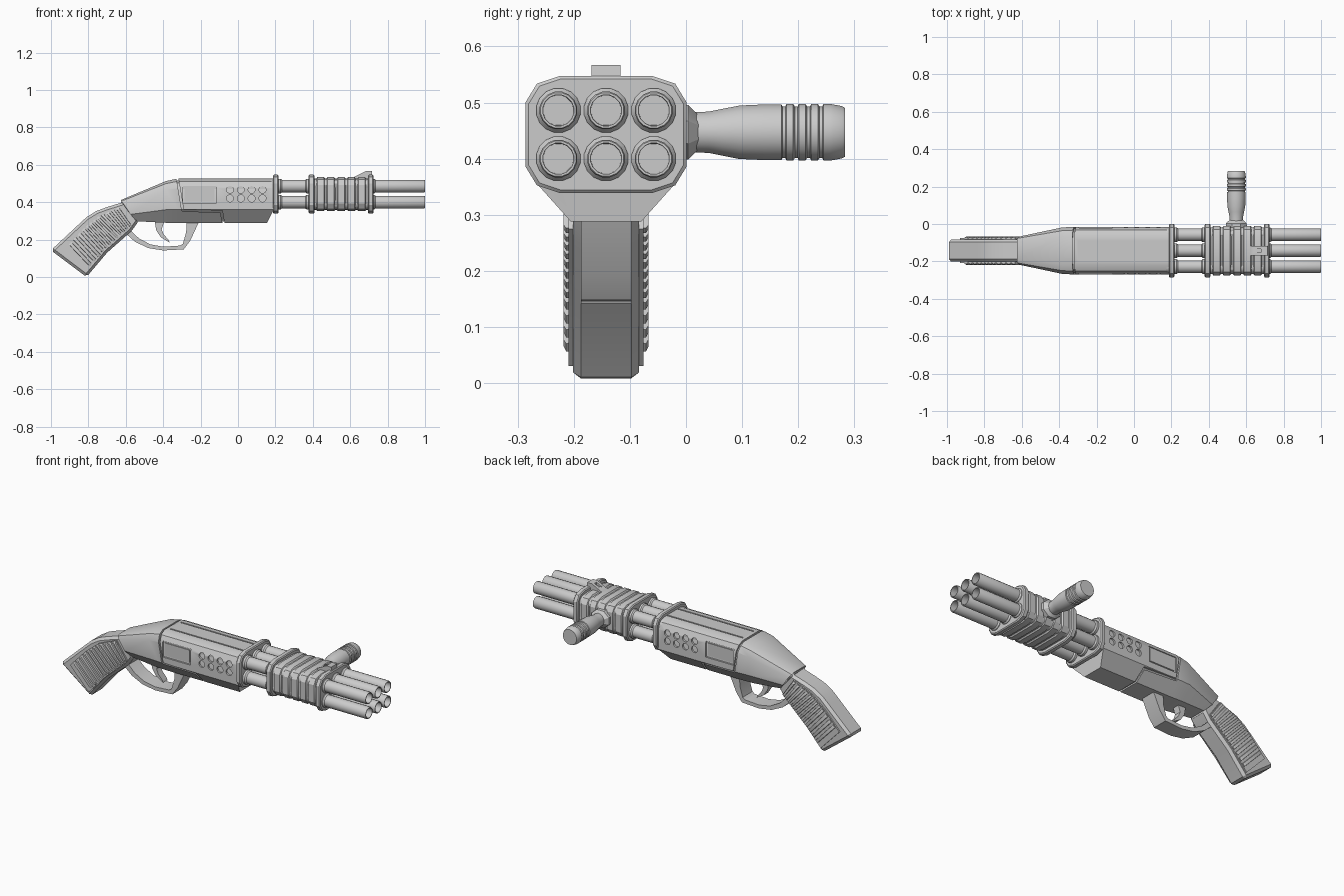
import bpy, bmesh
from math import cos, sin, pi

if "Cube" in bpy.data.objects:
    bpy.data.objects.remove(bpy.data.objects["Cube"])

CY = -0.1425   # gun centre plane
CZ = 0.443     # barrel cluster centre height


def loft(name, rings):
    """Skin a list of equal-length point rings and cap both ends."""
    bm = bmesh.new()
    vs = [[bm.verts.new(p) for p in r] for r in rings]
    n = len(rings[0])
    for a, b in zip(vs, vs[1:]):
        for i in range(n):
            bm.faces.new((a[i], a[(i + 1) % n], b[(i + 1) % n], b[i]))
    bm.faces.new(vs[0])
    bm.faces.new(vs[-1])
    bmesh.ops.recalc_face_normals(bm, faces=bm.faces)
    me = bpy.data.meshes.new(name)
    bm.to_mesh(me)
    bm.free()
    ob = bpy.data.objects.new(name, me)
    bpy.context.collection.objects.link(ob)
    return ob


def prism(name, pts, y0, y1):
    """Extrude an x-z outline across the gun (offsets from centre plane)."""
    return loft(name, [[(x, CY + y, z) for x, z in pts] for y in (y0, y1)])


def lathe(name, profile, place, n):
    """Turn (distance, radius) pairs; place maps (d, u, v) to a point."""
    return loft(name, [[place(d, r * cos(2 * pi * (i + .5) / n), r * sin(2 * pi * (i + .5) / n))
                        for i in range(n)] for d, r in profile])


def apply_mod(ob, kind, **props):
    m = ob.modifiers.new(kind, kind)
    for k, v in props.items():
        setattr(m, k, v)
    bpy.context.view_layer.objects.active = ob
    bpy.ops.object.modifier_apply(modifier=m.name)


def cut(ob, cutter):
    apply_mod(ob, 'BOOLEAN', object=cutter, operation='DIFFERENCE', solver='EXACT')
    bpy.data.objects.remove(cutter)


def rounded(x, w, h):
    """Twelve-sided band outline, half width w, half height h."""
    q = [(w, h * .55), (w * .86, h * .87), (w * .58, h)]
    pts = q + [(-a, b) for a, b in q[::-1]]
    pts += [(-a, -b) for a, b in pts]
    return [(x, CY + a, CZ + b) for a, b in pts]


def body_ring(xt, xs, xb, w, zt, zs, wb, zb, g=0):
    """Receiver section: chamfered top, straight sides, tapered keel."""
    w, wb, zt, zb = w - g, wb - g, zt - g, zb + g
    c = (zt - zs) * .3
    xm = xt + (xs - xt) * .3
    half = [(xt, w * .6, zt), (xt, w * .86, zt - c * .3), (xm, w, zt - c),
            (xs, w, zs), (xb, wb, zb)]
    return [(x, CY + y, z) for x, y, z in half] + [(x, CY - y, z) for x, y, z in half[::-1]]


def lerp_path(path, t):
    f = t * (len(path) - 1)
    i = min(int(f), len(path) - 2)
    return tuple(a + (b - a) * (f - i) for a, b in zip(path[i], path[i + 1]))


# Receiver: outer shell, with a slightly smaller core showing inside the cuts
sections = [(-.625, -.575, -.54, .076, .412, .335, .05, .298),
            (-.385, -.385, -.385, .124, .513, .36, .063, .29),
            (-.32, -.32, -.32, .1275, .527, .36, .063, .288),
            (.19, .19, .155, .1275, .527, .36, .063, .288)]
receiver = loft("receiver", [body_ring(*s) for s in sections])
core_sections = [sections[0], sections[1], sections[2], (.186, .186, .15) + sections[3][3:]]
loft("receiver_core", [body_ring(*s, g=.010) for s in core_sections])

# Panel seam, side window, vent holes, top grooves
seam = [(-.335, .56), (-.30, .352), (-.094, .345), (-.078, .26)]
cut(receiver, prism("seam_cut", seam + [(-.067, .26), (-.084, .355), (-.291, .362), (-.324, .56)], -.2, .2))
for s in (-1, 1):
    cut(receiver, prism("window_cut", [(-.295, .395), (-.115, .395), (-.115, .487), (-.295, .487)],
                        s * .117, s * .2))
    prism("window_plate", [(-.285, .405), (-.125, .405), (-.125, .477), (-.285, .477)], s * .11, s * .1215)
    for x in (-.043, .015, .073, .131):
        for z in (.42, .467):
            cut(receiver, lathe("vent_cut", [(s * .117, .019), (s * .2, .019)],
                                lambda d, u, v: (x + u, CY + d, z + v), 14))
    cut(receiver, prism("groove_cut", [(-.3, .519), (.25, .519), (.25, .56), (-.3, .56)],
                        s * .045, s * .053))

# Front collar of the receiver
loft("receiver_collar", [rounded(.187, .138, .099), rounded(.192, .1435, .104),
                         rounded(.211, .1435, .104), rounded(.216, .138, .099)])

# Six barrels with seating rings and hollow muzzles
barrel = [(.17, .034), (.20, .04), (.228, .04), (.236, .034), (.36, .034), (.367, .04), (.728, .04),
          (.736, .034), (.996, .034), (1.0, .032), (1.0, .028), (.86, .027)]
for j in (-1, 0, 1):
    for k in (-1, 1):
        lathe("barrel", barrel, lambda d, u, v: (d, CY + j * .085 + u, CZ + k * .043 + v), 16)

# Ribbed pump with an end collar at each side
pump = [(.378, .138, .099), (.383, .1435, .104), (.404, .1435, .104), (.409, .138, .099), (.409, .124, .084)]
for i in range(5):
    x = .418 + i * .055
    pump += [(x, .124, .084), (x + .006, .132, .091), (x + .041, .132, .091), (x + .047, .124, .084)]
pump += [(.695, .124, .084), (.695, .138, .099), (.700, .1435, .104), (.720, .1435, .104), (.725, .138, .099)]
loft("pump", [rounded(*p) for p in pump])

# Front sight with a notch
sight = prism("front_sight", [(.61, .525), (.625, .537), (.685, .567), (.715, .567), (.72, .525)], -.026, .026)
cut(sight, prism("notch_cut", [(.60, .545), (.68, .545), (.68, .6), (.60, .6)], -.009, .009))

# Side handle and its mount
lathe("handle_mount", [(-.03, .062), (.004, .06), (.022, .038)],
      lambda d, u, v: (.547 + u, d, .447 + v * .88), 8)
handle = [(0, .036), (.04, .037), (.065, .042), (.095, .048), (.14, .05), (.170, .05)]
for i in range(4):
    y = .172 + i * .022
    handle += [(y, .046), (y + .005, .046), (y + .007, .051), (y + .019, .051)]
handle += [(.262, .05), (.278, .047), (.283, .044)]
lathe("side_handle", handle, lambda d, u, v: (.547 + u, d, .447 + v), 24)

# Grip core
grip = prism("grip", [(-.60, .405), (-.632, .395), (-.70, .374), (-.757, .353), (-.81, .32), (-.85, .283),
                      (-1.0, .143), (-.81, 0), (-.70, .13), (-.57, .245), (-.53, .30)], -.059, .059)
apply_mod(grip, 'BEVEL', width=.014, segments=1, limit_method='ANGLE', angle_limit=1.2)

# Grip side plates and cross ribs
upper = [(-.635, .377), (-.75, .327), (-.83, .262), (-.93, .155)]
lower = [(-.565, .275), (-.635, .21), (-.715, .135), (-.81, .03)]
for s in (-1, 1):
    prism("grip_plate", upper + lower[::-1], s * .05, s * .067)
    for i in range(12):
        t0, t1 = (i + .12) / 12.6, (i + .72) / 12.6
        quad = [lerp_path(upper, t0), lerp_path(upper, t1), lerp_path(lower, t1), lerp_path(lower, t0)]
        mid = [sum(q[a] for q in quad) / 4 for a in (0, 1)]
        rings = []
        for y, k in ((.06, .94), (.071, .94), (.076, .80)):
            rings.append([(mid[0] + (x - mid[0]) * k, CY + s * y, mid[1] + (z - mid[1]) * k) for x, z in quad])
        loft("grip_rib", rings)

# Trigger guard and trigger
prism("trigger_guard", [(-.60, .232), (-.55, .188), (-.48, .155), (-.40, .142), (-.29, .148), (-.255, .195),
                        (-.21, .292), (-.275, .292), (-.277, .24), (-.295, .178), (-.31, .168), (-.40, .162),
                        (-.47, .175), (-.53, .207), (-.58, .255)], -.045, .045)
prism("trigger", [(-.445, .295), (-.437, .25), (-.412, .212), (-.366, .185), (-.372, .2), (-.398, .228),
                  (-.408, .255), (-.395, .295)], -.02, .02)

# Smooth the round parts, keep the hard edges
bpy.ops.object.select_all(action='SELECT')
bpy.context.view_layer.objects.active = receiver
bpy.ops.object.shade_smooth_by_angle(angle=.5)
